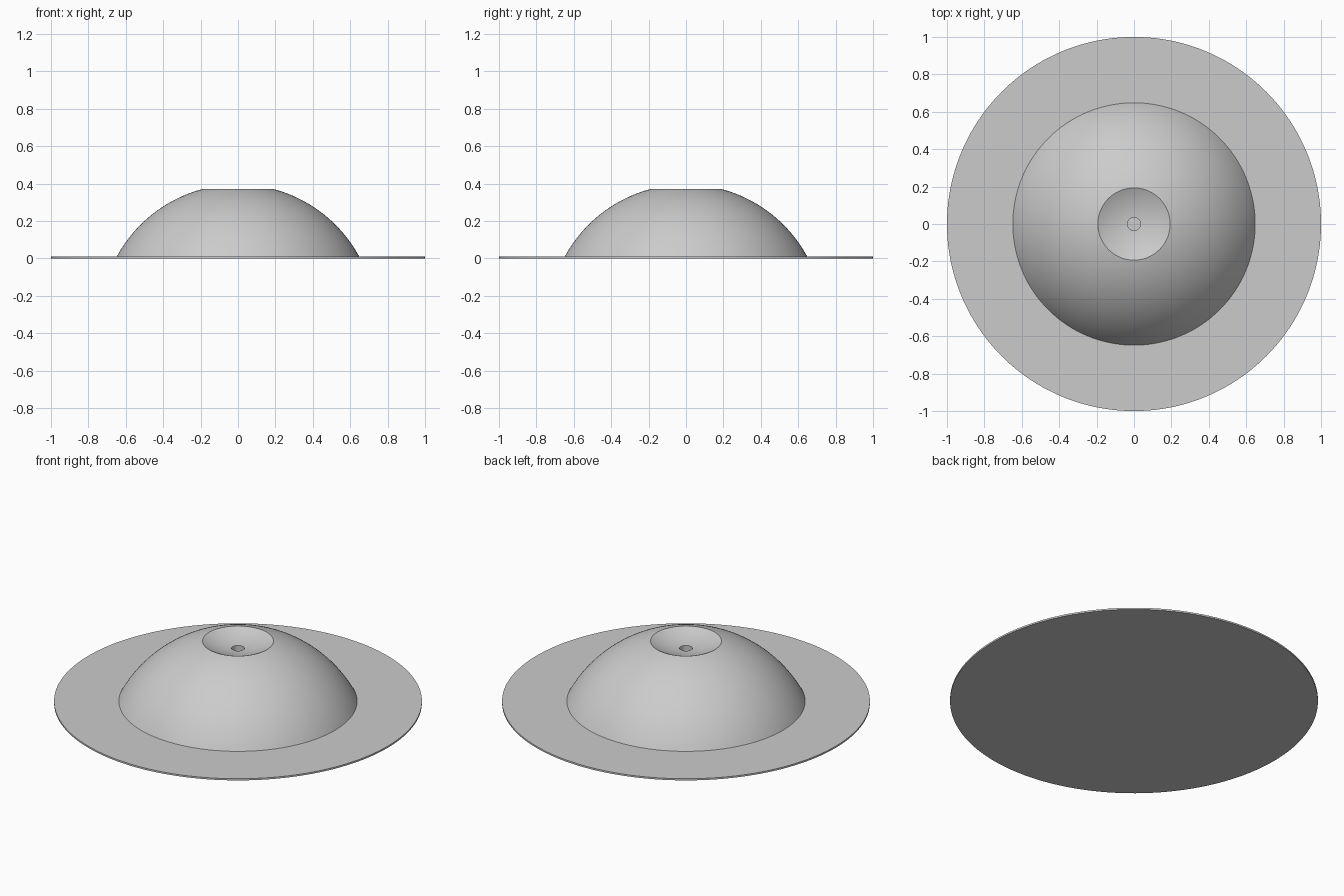
import bpy, bmesh, math
from mathutils import Matrix

if "Cube" in bpy.data.objects:
    bpy.data.objects.remove(bpy.data.objects["Cube"], do_unlink=True)

grey = bpy.data.materials.new("plain grey")
grey.use_nodes = True
COLOUR = (0.6, 0.6, 0.6, 1)
grey.diffuse_color = COLOUR
grey.node_tree.nodes["Principled BSDF"].inputs["Base Color"].default_value = COLOUR

SEGMENTS = 160
PLATE_TOP = 0.01


def arc(start, end, steps):
    """Points (r, z) of a circle centred on the axis, from start to end."""
    (r0, z0), (r1, z1) = start, end
    centre = (r0**2 + z0**2 - r1**2 - z1**2) / (2 * (z0 - z1))
    radius = math.hypot(r0, z0 - centre)
    a0 = math.atan2(z0 - centre, r0)
    a1 = math.atan2(z1 - centre, r1)
    angles = [a0 + (a1 - a0) * i / steps for i in range(steps + 1)]
    return [(radius * math.cos(a), centre + radius * math.sin(a)) for a in angles]


def lathe(name, profile):
    """Revolve an (r, z) profile around the z axis."""
    bm = bmesh.new()
    verts = [bm.verts.new((r, 0, z)) for r, z in profile]
    edges = [bm.edges.new(pair) for pair in zip(verts, verts[1:])]
    bmesh.ops.spin(bm, geom=verts + edges, cent=(0, 0, 0), axis=(0, 0, 1),
                   angle=math.tau, steps=SEGMENTS, use_merge=True)
    bmesh.ops.remove_doubles(bm, verts=bm.verts, dist=1e-5)
    bmesh.ops.recalc_face_normals(bm, faces=bm.faces)
    return finish(name, bm)


def finish(name, bm):
    mesh = bpy.data.meshes.new(name)
    bm.to_mesh(mesh)
    bm.free()
    mesh.materials.append(grey)
    obj = bpy.data.objects.new(name, mesh)
    bpy.context.collection.objects.link(obj)
    bpy.ops.object.select_all(action="DESELECT")
    obj.select_set(True)
    bpy.context.view_layer.objects.active = obj
    bpy.ops.object.shade_smooth_by_angle(angle=math.radians(25))
    return obj


# Thin round base plate
bm = bmesh.new()
bmesh.ops.create_cone(bm, cap_ends=True, segments=SEGMENTS, radius1=1, radius2=1,
                      depth=PLATE_TOP, matrix=Matrix.Translation((0, 0, PLATE_TOP / 2)))
finish("base_plate", bm)

# Dome with a shallow dished top and a narrow centre hole down to the plate
outer = arc((0.648, PLATE_TOP), (0.193, 0.37), 32)
dish = arc((0.193, 0.37), (0.035, 0.327), 12)
lathe("dome", outer + dish[1:] + [(0.035, PLATE_TOP)])
